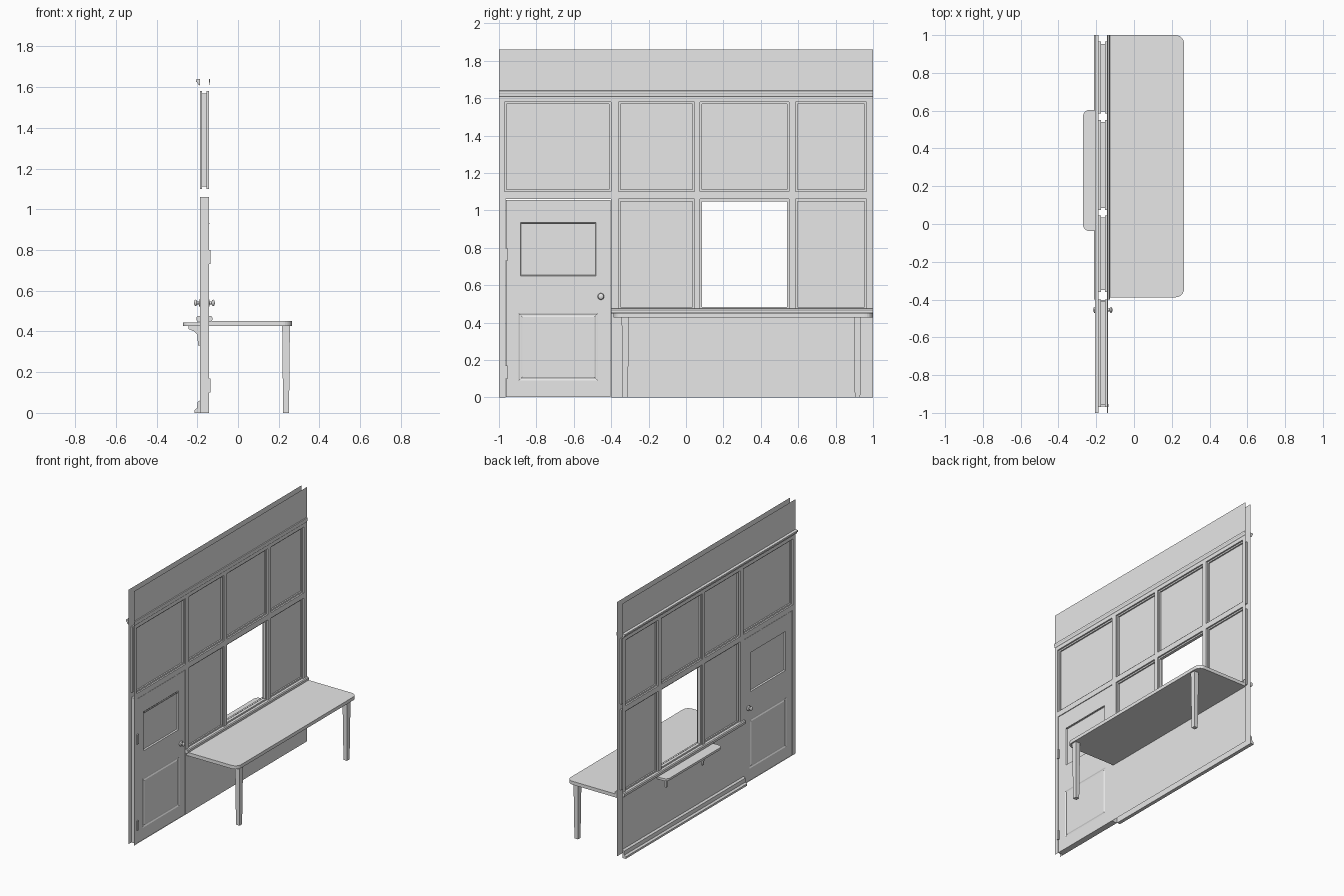
import bpy, bmesh
from mathutils import Matrix, Vector

old = bpy.data.objects.get("Cube")
if old:
    bpy.data.objects.remove(old)

grey = bpy.data.materials.new("plain_grey")
grey.use_nodes = True
grey.diffuse_color = (0.8, 0.8, 0.8, 1)
grey.node_tree.nodes["Principled BSDF"].inputs["Base Color"].default_value = (0.8, 0.8, 0.8, 1)

FRONT, BACK, MID = -0.143, -0.187, -0.165


def finish(name, bm, recalc=True, smooth=False):
    if recalc:
        bmesh.ops.recalc_face_normals(bm, faces=bm.faces)
    me = bpy.data.meshes.new(name)
    bm.to_mesh(me)
    bm.free()
    me.materials.append(grey)
    ob = bpy.data.objects.new(name, me)
    bpy.context.collection.objects.link(ob)
    if smooth:
        for p in me.polygons:
            p.use_smooth = True
    return ob


def add_face(bm, pts, side):
    pts = pts if side > 0 else pts[::-1]
    bm.faces.new([bm.verts.new(p) for p in pts])


def sheet(bm, x, area, holes, side):
    """Flat upright sheet with rectangular holes."""
    ys = sorted({v for r in [area] + holes for v in r[:2]})
    zs = sorted({v for r in [area] + holes for v in r[2:]})
    for y0, y1 in zip(ys, ys[1:]):
        for z0, z1 in zip(zs, zs[1:]):
            cy, cz = (y0 + y1) / 2, (z0 + z1) / 2
            if not any(h[0] < cy < h[1] and h[2] < cz < h[3] for h in holes):
                add_face(bm, [(x, y0, z0), (x, y1, z0), (x, y1, z1), (x, y0, z1)], side)


def recess(bm, hole, steps, side, cap):
    """Stepped rectangular reveal; steps are (x, inset) pairs."""
    y0, y1, z0, z1 = hole
    rings = [[(x, y0 + i, z0 + i), (x, y1 - i, z0 + i), (x, y1 - i, z1 - i), (x, y0 + i, z1 - i)]
             for x, i in steps]
    for a, b in zip(rings, rings[1:]):
        for k in range(4):
            n = (k + 1) % 4
            add_face(bm, [a[k], a[n], b[n], b[k]], side)
    if cap:
        add_face(bm, rings[-1], side)


def prism(name, profile, y0, y1):
    """Profile in x and z pushed along y."""
    bm = bmesh.new()
    f = bm.faces.new([bm.verts.new((x, y0, z)) for x, z in profile])
    new = bmesh.ops.extrude_face_region(bm, geom=[f])["geom"]
    bmesh.ops.translate(bm, vec=(0, y1 - y0, 0),
                        verts=[v for v in new if isinstance(v, bmesh.types.BMVert)])
    return finish(name, bm)


def box(name, x0, x1, y0, y1, z0, z1):
    return prism(name, [(x0, z0), (x1, z0), (x1, z1), (x0, z1)], y0, y1)


def rounded_top(name, x_wall, x_out, y0, y1, z0, z1, radius):
    """Slab whose two outer corners are rounded."""
    ob = box(name, x_wall, x_out, y0, y1, z0, z1)
    bm = bmesh.new()
    bm.from_mesh(ob.data)
    corners = [e for e in bm.edges if all(abs(v.co.x - x_out) < 1e-4 for v in e.verts)
               and abs(e.verts[0].co.z - e.verts[1].co.z) > 1e-4]
    bmesh.ops.bevel(bm, geom=corners, offset=radius, segments=6, profile=0.5, affect='EDGES')
    bm.to_mesh(ob.data)
    bm.free()


# Openings as (y0, y1, z0, z1)
columns = [(-0.36, 0.045), (0.075, 0.55), (0.585, 0.965)]
upper = [(y0, y1, 1.10, 1.58) for y0, y1 in [(-0.97, -0.40)] + columns]
lower = [(y0, y1, 0.472, 1.06) for y0, y1 in columns]
doorway = (-0.965, -0.402, 0, 1.06)
hatch = lower[1]

# Wall skins, window reveals and panes
wall, panes = bmesh.new(), bmesh.new()
for side, x in ((1, FRONT), (-1, BACK)):
    sheet(wall, x, (-1, 1, 0, 1.86), upper + lower + [doorway], side)
    for hole in upper + lower:
        lip = x - side * 0.011
        recess(wall, hole, [(x, 0), (lip, 0), (lip, 0.011), (MID, 0.011)], side, False)
    recess(wall, doorway, [(x, 0), (MID, 0)], side, False)
finish("wall", wall, False)
for hole in upper + lower:
    if hole != hatch:
        for side in (1, -1):
            recess(panes, hole, [(MID + side * 0.001, 0.011)], side, True)
finish("window_panes", panes, False)

# Door with two sunken panels on each face
door = bmesh.new()
leaf = (-0.963, -0.404, 0.003, 1.057)
panel_top = (-0.885, -0.48, 0.65, 0.935)
panel_low = (-0.895, -0.47, 0.09, 0.45)
for side, x in ((1, FRONT - 0.002), (-1, BACK + 0.002)):
    sheet(door, x, leaf, [panel_top, panel_low], side)
    deep, shallow = x - side * 0.010, x - side * 0.004
    recess(door, panel_top, [(x, 0), (deep, 0.004)], side, True)
    recess(door, panel_low, [(x, 0), (shallow, 0.008), (shallow, 0.012), (x, 0.02)], side, True)
y0, y1, z0, z1 = leaf
for a, b in (((y0, z0), (y1, z0)), ((y1, z0), (y1, z1)), ((y1, z1), (y0, z1)), ((y0, z1), (y0, z0))):
    add_face(door, [(FRONT - 0.002, *a), (BACK + 0.002, *a), (BACK + 0.002, *b), (FRONT - 0.002, *b)], 1)
finish("door", door, False)
box("door_panel_lip", FRONT - 0.003, FRONT + 0.004, -0.88, -0.49, 0.927, 0.933)

# Hinges
for label, z in (("lower", 0.10), ("upper", 0.73)):
    box(label + "_hinge", FRONT - 0.002, FRONT + 0.008, -0.968, -0.954, z, z + 0.07)

# Door knobs
for label, side, x in (("front", 1, FRONT), ("back", -1, BACK)):
    bm = bmesh.new()
    turn = Matrix.Rotation(1.5708, 4, 'Y')
    for r, reach, depth in ((0.018, 0.001, 0.006), (0.007, 0.010, 0.020)):
        bmesh.ops.create_cone(bm, cap_ends=True, segments=16, radius1=r, radius2=r, depth=depth,
                              matrix=Matrix.Translation((x + side * reach, -0.455, 0.54)) @ turn)
    bmesh.ops.create_uvsphere(bm, u_segments=16, v_segments=10, radius=0.016,
                              matrix=Matrix.Translation((x + side * 0.021, -0.455, 0.54))
                              @ Matrix.Diagonal((0.5, 1, 1, 1)))
    finish(label + "_knob", bm, smooth=True)

# Mouldings: crown rails, chair rails and skirting
for label, side, x, out in (("front", 1, FRONT, 0.006), ("back", -1, BACK, 0.019)):
    prism(label + "_crown_rail", [(x, 1.608), (x + side * out * 0.5, 1.612), (x + side * out * 0.6, 1.622),
                                  (x + side * out, 1.626), (x + side * out, 1.638), (x, 1.64)], -1, 1)
    d = side * 0.017
    prism(label + "_chair_rail", [(x, 0.448), (x + d * 0.7, 0.448), (x + d, 0.456),
                                  (x + d, 0.468), (x + d * 0.7, 0.475), (x, 0.475)], -0.40, 1)
prism("back_skirting", [(BACK, 0), (BACK - 0.026, 0), (BACK - 0.026, 0.014), (BACK - 0.014, 0.024),
                        (BACK - 0.012, 0.052), (BACK, 0.062)], -0.40, 1)

# Table with two tapered legs
rounded_top("table_top", FRONT, 0.265, -0.388, 1.0, 0.427, 0.452, 0.045)
for label, y in (("right", -0.325), ("left", 0.917)):
    bm = bmesh.new()
    bmesh.ops.create_cube(bm, size=1)
    for v in bm.verts:
        half = 0.019 if v.co.z > 0 else 0.0145
        v.co = Vector((0.236 + half * 2 * v.co.x, y + half * 2 * v.co.y, 0.43 if v.co.z > 0 else 0))
    finish(label + "_table_leg", bm)

# Small back shelf on two brackets
rounded_top("serving_shelf", BACK, -0.27, -0.038, 0.604, 0.427, 0.443, 0.035)
for label, y in (("right", 0.08), ("left", 0.50)):
    prism(label + "_shelf_bracket", [(BACK, 0.33), (-0.196, 0.33), (-0.200, 0.385), (-0.215, 0.400),
                                     (-0.243, 0.412), (-0.243, 0.428), (BACK, 0.428)], y - 0.008, y + 0.008)
